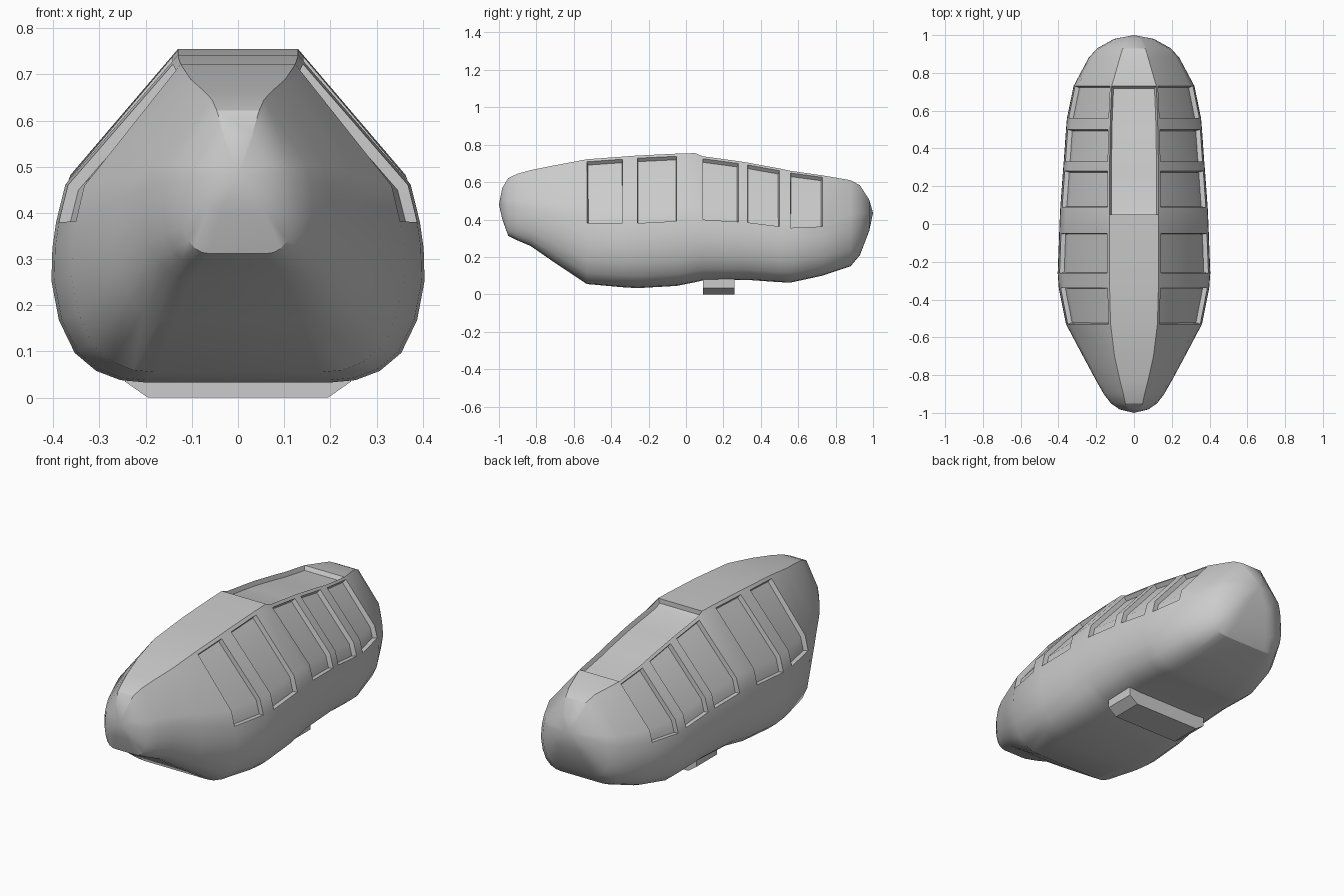
import bpy, bmesh

if "Cube" in bpy.data.objects:
    bpy.data.objects.remove(bpy.data.objects["Cube"])

# Hull stations: y, bottom z, top z, half width, half width of flat roof
STATIONS = [
    (-0.982, 0.40, 0.57, 0.075, 0.030),
    (-0.95, 0.312, 0.622, 0.122, 0.046),
    (-0.90, 0.288, 0.645, 0.160, 0.056),
    (-0.83, 0.258, 0.664, 0.200, 0.074),
    (-0.70, 0.168, 0.690, 0.270, 0.103),
    (-0.53, 0.055, 0.722, 0.360, 0.124),
    (-0.34, 0.038, 0.736, 0.398, 0.129),
    (-0.26, 0.033, 0.742, 0.404, 0.130),
    (-0.05, 0.045, 0.752, 0.396, 0.130),
    (0.05, 0.065, 0.755, 0.392, 0.130),
    (0.09, 0.074, 0.738, 0.390, 0.130),
    (0.28, 0.076, 0.712, 0.376, 0.129),
    (0.33, 0.077, 0.704, 0.372, 0.129),
    (0.50, 0.065, 0.673, 0.360, 0.126),
    (0.56, 0.063, 0.660, 0.355, 0.125),
    (0.73, 0.100, 0.636, 0.320, 0.118),
    (0.88, 0.150, 0.610, 0.240, 0.075),
    (0.93, 0.210, 0.583, 0.195, 0.060),
    (0.98, 0.340, 0.505, 0.105, 0.035),
]
# Half section from keel to shoulder: (fraction of half width, fraction of height)
SECTION = [(0.50, 0), (0.63, 0.007), (0.76, 0.035), (0.875, 0.09), (0.96, 0.19),
           (1.0, 0.31), (0.995, 0.41), (0.975, 0.49), (0.925, 0.605)]
SILL, SHOULDER = 7, 8
WINDOWS = [(-0.53, -0.34), (-0.26, -0.05), (0.09, 0.28), (0.33, 0.50), (0.56, 0.73)]
ROOF_WELL = (0.05, 0.73)


def finish(bm, name, angle=0.5):
    bmesh.ops.recalc_face_normals(bm, faces=bm.faces[:])
    mesh = bpy.data.meshes.new(name)
    bm.to_mesh(mesh)
    bm.free()
    obj = bpy.data.objects.new(name, mesh)
    bpy.context.collection.objects.link(obj)
    bpy.ops.object.select_all(action='DESELECT')
    obj.select_set(True)
    bpy.context.view_layer.objects.active = obj
    bpy.ops.object.shade_smooth_by_angle(angle=angle)
    return obj


def half_section(zb, zt, w, wt):
    pts = [(fx * w, zb + fz * (zt - zb)) for fx, fz in SECTION]
    sx, sz = pts[-1]
    pts.append((wt + 0.05 * (sx - wt), zt + 0.05 * (sz - zt)))  # window head
    pts.append((wt, zt))
    return pts


# Hull: loft the mirrored sections and close both ends to a point
bm = bmesh.new()
rings = []
for y, *dims in STATIONS:
    half = half_section(*dims)
    loop = half + [(-x, z) for x, z in reversed(half)]
    rings.append([bm.verts.new((x, y, z)) for x, z in loop])
n = len(rings[0])
h = n // 2
side_faces = {}
for i in range(len(rings) - 1):
    for j in range(n):
        k = (j + 1) % n
        side_faces[i, j] = bm.faces.new((rings[i][j], rings[i][k], rings[i + 1][k], rings[i + 1][j]))
for ring, tip in ((rings[0], (0, -1, 0.48)), (rings[-1], (0, 1, 0.435))):
    v = bm.verts.new(tip)
    for j in range(n):
        bm.faces.new((ring[j], ring[(j + 1) % n], v))
bmesh.ops.recalc_face_normals(bm, faces=bm.faces[:])


def recess(span, columns, rim, depth):
    ys = [s[0] for s in STATIONS]
    faces = [side_faces[i, j] for i in range(ys.index(span[0]), ys.index(span[1])) for j in columns]
    bmesh.ops.inset_region(bm, faces=faces, thickness=rim, depth=-depth, use_even_offset=True)


# Side windows on both flanks, then the long roof well
for span in WINDOWS:
    recess(span, (SILL, SHOULDER), 0.004, 0.024)
    recess(span, (n - 2 - SILL, n - 2 - SHOULDER), 0.004, 0.024)
recess(ROOF_WELL, (h - 1,), 0.010, 0.022)
finish(bm, "hull")

# Belly skid: chamfered cross bar under the hull
bm = bmesh.new()
profile = [(-0.195, 0), (0.195, 0), (0.245, 0.035), (0.245, 0.1), (-0.245, 0.1), (-0.245, 0.035)]
face = bm.faces.new([bm.verts.new((x, 0.09, z)) for x, z in profile])
ext = bmesh.ops.extrude_face_region(bm, geom=[face])
bmesh.ops.translate(bm, vec=(0, 0.17, 0),
                    verts=[g for g in ext["geom"] if isinstance(g, bmesh.types.BMVert)])
finish(bm, "belly_skid")
